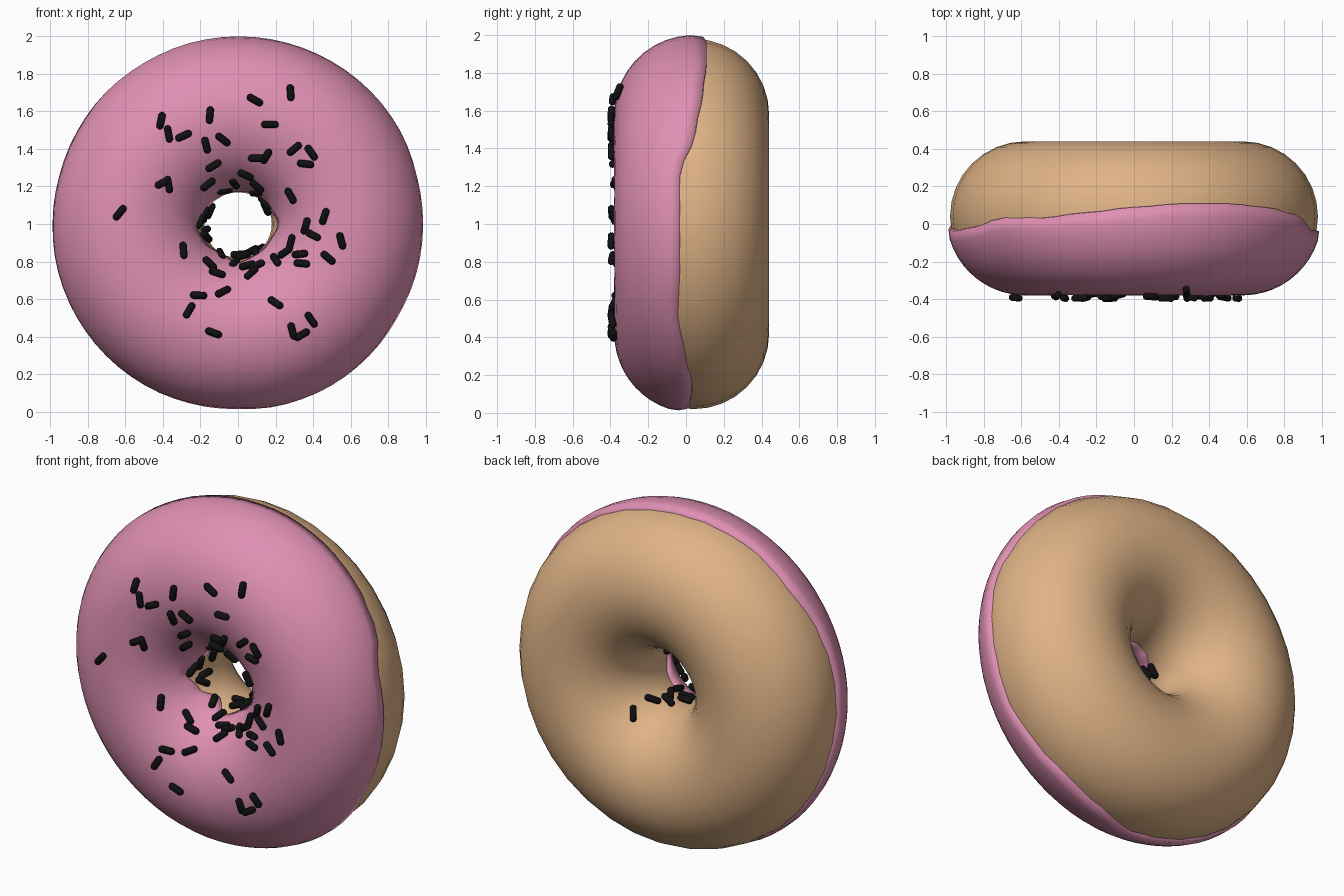
import bpy
import bmesh
from math import sin, cos, asin, acos, atan2, hypot, pi, radians, tau
from mathutils import Vector

cube = bpy.data.objects.get("Cube")
if cube:
    bpy.data.objects.remove(cube)

RING, DOUGH, ICING = 0.58, 0.40, 0.42   # ring radius and tube radii
CENTRE = Vector((0, 0.04, 1))


def material(name, colour, roughness):
    mat = bpy.data.materials.new(name)
    mat.use_nodes = True
    mat.diffuse_color = (*colour, 1)
    shader = mat.node_tree.nodes["Principled BSDF"]
    shader.inputs["Base Color"].default_value = (*colour, 1)
    shader.inputs["Roughness"].default_value = roughness
    return mat


tan = material("baked tan", (0.74, 0.45, 0.24), 0.6)
pink = material("icing pink", (0.74, 0.28, 0.45), 0.4)
black = material("sprinkle black", (0.005, 0.005, 0.005), 0.5)


def normal(theta, phi):
    return Vector((cos(theta) * cos(phi), sin(phi), sin(theta) * cos(phi)))


def on_ring(theta, phi, radius):
    return CENTRE + RING * normal(theta, 0) + radius * normal(theta, phi)


def add_object(name, bm, mat):
    mesh = bpy.data.meshes.new(name)
    bm.to_mesh(mesh)
    bm.free()
    mesh.materials.append(mat)
    mesh.shade_smooth()
    obj = bpy.data.objects.new(name, mesh)
    bpy.context.collection.objects.link(obj)
    return obj


def swept_ring(name, segments, profile, mat, closed):
    """Sweep a tube profile, given as (phi, radius) pairs, around the hole."""
    bm = bmesh.new()
    rows = []
    for i in range(segments):
        theta = tau * i / segments
        rows.append([bm.verts.new(on_ring(theta, p, r)) for p, r in profile(theta)])
    count = len(rows[0])
    for i, row in enumerate(rows):
        after = rows[(i + 1) % segments]
        for j in range(count if closed else count - 1):
            k = (j + 1) % count
            bm.faces.new((row[j], after[j], after[k], row[k]))
    return add_object(name, bm, mat)


def blend(values, theta):
    """Smoothly interpolate evenly spaced values around the ring."""
    pos = (theta % tau) / tau * len(values)
    i = int(pos)
    f = pos - i
    f = f * f * (3 - 2 * f)
    a, b = values[i % len(values)], values[(i + 1) % len(values)]
    return (a + (b - a) * f) / 100


# Dough
swept_ring("dough", 36, lambda theta: [(-tau * j / 32, DOUGH) for j in range(32)],
           tan, True)

# Icing with wavy outer and inner borders (depths in hundredths)
OUTER_EDGE = [-4, -4, 5, 9, 11, 11, 9, 6, 3, 3, -2, -4,
              -3, 0, 1, 2, 1, -2, -4, 2, 3, -1, -5, -4]
INNER_EDGE = [-15, -8, -3, 0, -2, -7, -17, -12, -5, -13, -8, -9]


def icing_profile(theta):
    start = asin((blend(OUTER_EDGE, theta) - CENTRE.y) / ICING)
    end = -pi - asin((blend(INNER_EDGE, theta) - CENTRE.y) / ICING)
    steps = 20
    top = [(start + (end - start) * j / steps, ICING) for j in range(steps + 1)]
    top[0] = (start, ICING - 0.006)
    top[-1] = (end, ICING - 0.006)
    lip = DOUGH - 0.01
    return [(start + 0.01, lip)] + top + [(end - 0.01, lip)]


swept_ring("icing", 72, icing_profile, pink, False)

# Sprinkle: a short capsule shared by all copies
bm = bmesh.new()
bmesh.ops.create_uvsphere(bm, u_segments=10, v_segments=7, radius=0.02)
for v in bm.verts:
    v.co.z += 0.027 if v.co.z > 0 else -0.027
capsule = add_object("sprinkle", bm, black)
sprinkle_mesh = capsule.data
bpy.data.objects.remove(capsule)


def sprinkle(theta, phi, radius, heading):
    n = normal(theta, phi)
    along = heading - n * heading.dot(n)
    obj = bpy.data.objects.new("sprinkle", sprinkle_mesh)
    obj.location = on_ring(theta, phi, radius)
    obj.rotation_euler = along.to_track_quat('Z', 'Y').to_euler()
    bpy.context.collection.objects.link(obj)


# Sprinkles on the face: x, height from centre (hundredths), tilt in degrees
FACE = [
    (28, 70, 90), (9, 66, -30), (17, 53, 0), (-15, 58, 85), (-41, 55, 80),
    (-37, 48, -80), (-29, 47, 25), (-17, 42, -75), (-8, 45, -40), (30, 40, 40),
    (39, 38, -55), (36, 32, -5), (10, 35, 5), (15, 36, 60), (-13, 31, 35),
    (-40, 22, 25), (-37, 21, -75), (-63, 6, 50), (28, 15, -60), (46, 4, 70),
    (36, -1, 70), (40, -6, -25), (55, -9, -75), (48, -18, -40), (34, -21, -10),
    (28, -10, 80), (-29, -14, 85), (-21, -38, 0), (-8, -36, 35), (-26, -46, 60),
    (-13, -58, -20), (20, -42, -35), (39, -51, -55), (29, -57, -75),
    (34, -59, 30), (4, 26, -40), (10, 20, -65), (-16, 21, 40), (-11, -26, -15),
    (-15, -21, -55), (20, -19, -50), (25, -15, 20), (33, -16, 0), (7, -26, 60),
    (5, -22, 20), (10, -22, 30),
]
for x, h, tilt in FACE:
    x, h, tilt = x / 100, h / 100, radians(tilt)
    reach = ICING + 0.016
    phi = -acos(max(-1, min(1, (hypot(x, h) - RING) / reach)))
    sprinkle(atan2(h, x), phi, reach, Vector((cos(tilt), 0, sin(tilt))))

# Sprinkles inside the hole: angle in degrees, depth in hundredths
HOLE = [(165, -10), (176, -14), (190, -6), (202, -9), (155, -2), (112, -12),
        (95, -17), (60, -12), (38, -10), (30, -6), (240, -10), (265, -15),
        (280, -5), (292, 8), (300, 3), (303, -6), (310, 15), (272, 0), (310, 28)]
for i, (angle, depth) in enumerate(HOLE):
    theta = radians(angle)
    phi = -pi - asin((depth / 100 - CENTRE.y) / ICING)
    swing = i * 2.4
    around = Vector((-sin(theta), 0, cos(theta)))
    sprinkle(theta, phi, ICING, around * cos(swing) + Vector((0, sin(swing), 0)))
